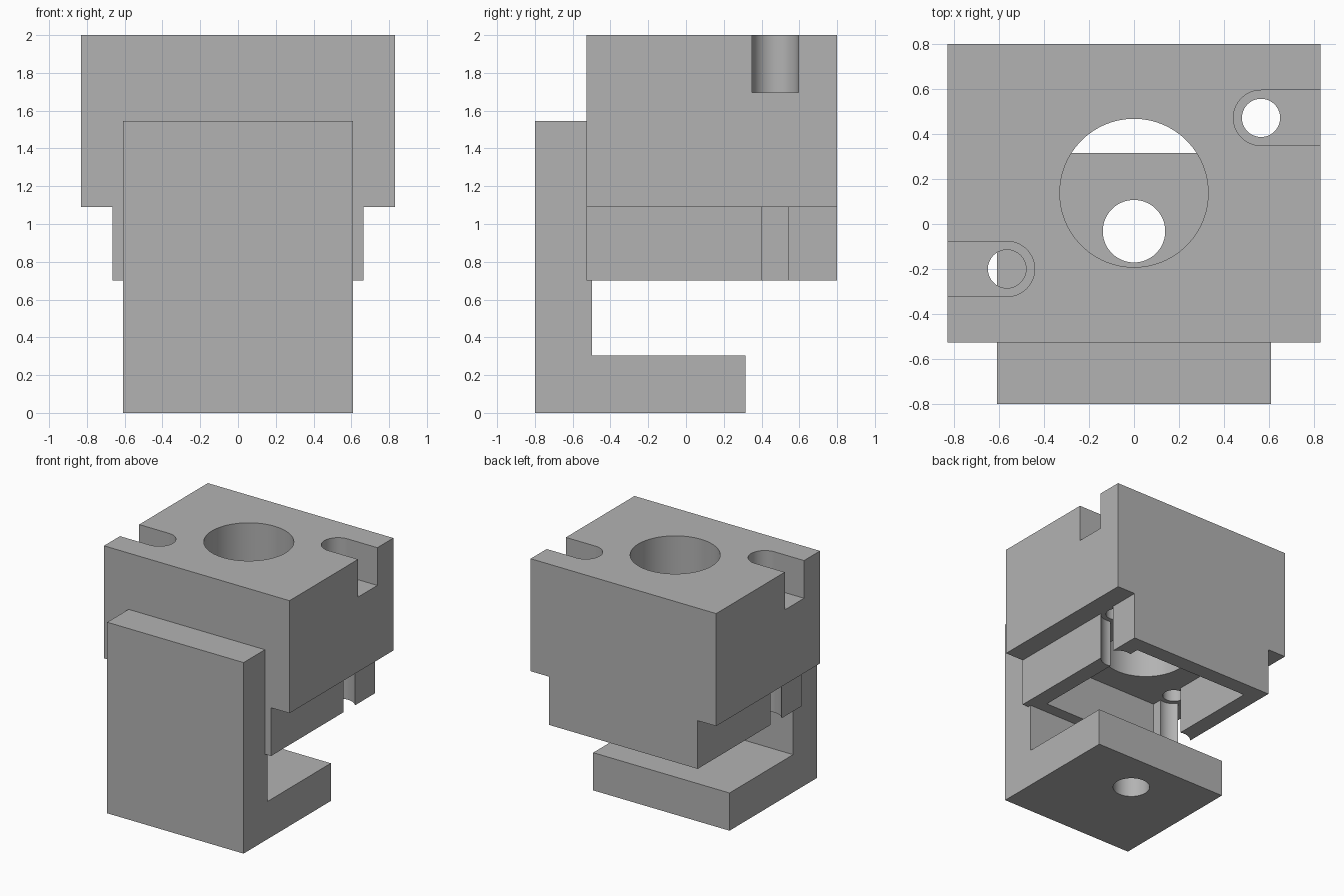
import bpy, bmesh, math
from mathutils import Vector

if "Cube" in bpy.data.objects:
    bpy.data.objects.remove(bpy.data.objects["Cube"])

grey = bpy.data.materials.new("plain grey")
grey.diffuse_color = (0.45, 0.45, 0.45, 1)
grey.use_nodes = True
grey.node_tree.nodes["Principled BSDF"].inputs["Base Color"].default_value = grey.diffuse_color


def extrude(name, outline, shift):
    """Prism from a closed 3D outline swept along shift."""
    bm = bmesh.new()
    face = bm.faces.new([bm.verts.new(p) for p in outline])
    new = bmesh.ops.extrude_face_region(bm, geom=[face])["geom"]
    verts = [g for g in new if isinstance(g, bmesh.types.BMVert)]
    bmesh.ops.translate(bm, verts=verts, vec=Vector(shift))
    bmesh.ops.recalc_face_normals(bm, faces=bm.faces)
    mesh = bpy.data.meshes.new(name)
    bm.to_mesh(mesh)
    bm.free()
    mesh.materials.append(grey)
    obj = bpy.data.objects.new(name, mesh)
    bpy.context.collection.objects.link(obj)
    return obj


def cut(target, cutter):
    """Subtract the cutter, then remove it."""
    cutter.hide_render = True
    mod = target.modifiers.new("cut", 'BOOLEAN')
    mod.operation, mod.solver, mod.object = 'DIFFERENCE', 'EXACT', cutter
    bpy.context.view_layer.objects.active = target
    bpy.ops.object.modifier_apply(modifier=mod.name)
    bpy.data.objects.remove(cutter)


def cut_box(target, x0, x1, y0, y1, z0, z1):
    outline = [(x0, y0, z0), (x1, y0, z0), (x1, y1, z0), (x0, y1, z0)]
    cut(target, extrude("box_cutter", outline, (0, 0, z1 - z0)))


def cut_round(target, x, y, r, z0, z1, n=64):
    outline = [(x + r * math.cos(2 * math.pi * i / n),
                y + r * math.sin(2 * math.pi * i / n), z0) for i in range(n)]
    cut(target, extrude("round_cutter", outline, (0, 0, z1 - z0)))


def smooth(obj):
    bpy.ops.object.select_all(action='DESELECT')
    obj.select_set(True)
    bpy.context.view_layer.objects.active = obj
    bpy.ops.object.shade_smooth_by_angle(angle=math.radians(30))


# Stepped block, narrower below the ledge
half = [(0.665, 0.70), (0.665, 1.09), (0.83, 1.09), (0.83, 2.0)]
profile = half + [(-x, z) for x, z in reversed(half)]
block = extrude("clamp_block", [(x, -0.527, z) for x, z in profile], (0, 1.327, 0))

# Pocket in the underside and main bore
cut_box(block, -0.53, 0.53, -0.40, 0.67, 0.5, 1.09)
cut_round(block, 0, 0.138, 0.33, 1.0, 2.2, 96)

# Two side slots, each with a bolt hole and a wider relief below
for side, y in ((1, 0.472), (-1, -0.20)):
    x = side * 0.565
    cut_round(block, x, y, 0.123, 1.695, 2.2)
    cut_box(block, min(x, side), max(x, side), y - 0.123, y + 0.123, 1.695, 2.2)
    cut_round(block, x, y, 0.085, 1.0, 1.9)
    cut_round(block, x, y, 0.123, 0.5, 1.09)
smooth(block)

# L-shaped bracket with a hole in its foot
side_profile = [(-0.8, 0), (0.315, 0), (0.315, 0.305), (-0.497, 0.305),
                (-0.497, 0.70), (-0.527, 0.70), (-0.527, 1.545), (-0.8, 1.545)]
bracket = extrude("foot_bracket", [(-0.61, y, z) for y, z in side_profile], (1.22, 0, 0))
cut_round(bracket, 0, -0.032, 0.139, -0.2, 0.5)
smooth(bracket)
